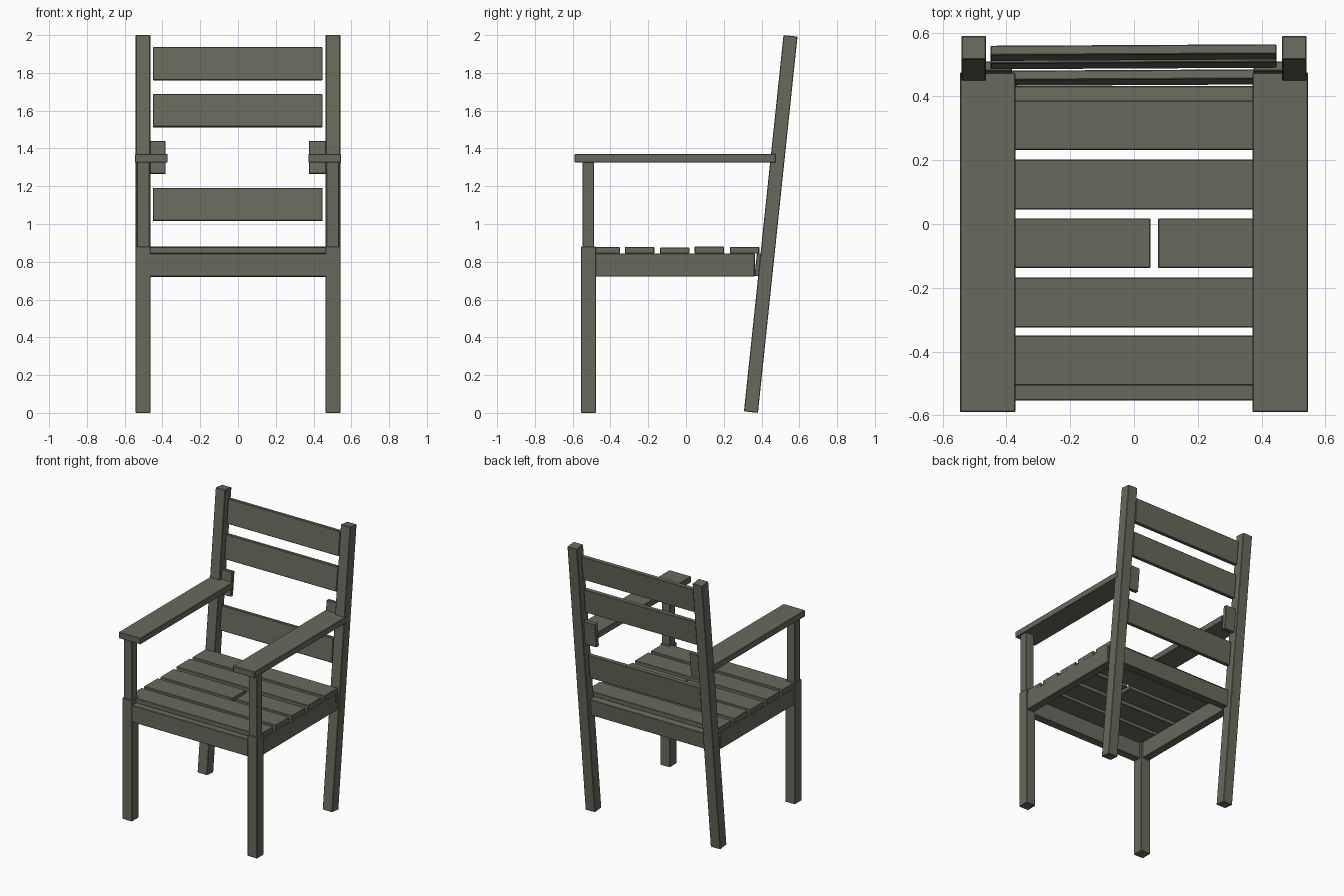
import bpy
import math
from mathutils import Vector

if "Cube" in bpy.data.objects:
    bpy.data.objects.remove(bpy.data.objects["Cube"])

LEAN = math.radians(6)

wood = bpy.data.materials.new("weathered grey wood")
wood.diffuse_color = (0.138, 0.144, 0.107, 1)
wood.use_nodes = True
wood.node_tree.nodes["Principled BSDF"].inputs["Base Color"].default_value = wood.diffuse_color


def board(name, size, loc, lean=0.0, yaw=0.0):
    """A plank of the given size, leaning back about x and turned about z."""
    bpy.ops.mesh.primitive_cube_add(size=1, location=loc, rotation=(-lean, 0, yaw))
    ob = bpy.context.object
    ob.name = name
    ob.scale = size
    bpy.ops.object.transform_apply(location=False, rotation=False, scale=True)
    ob.data.materials.append(wood)
    bev = ob.modifiers.new("worn edges", 'BEVEL')
    bev.width = 0.003
    bev.segments = 1
    return ob


def span(name, x, y, z):
    """An upright plank given by its extents on each axis."""
    lo, hi = Vector((x[0], y[0], z[0])), Vector((x[1], y[1], z[1]))
    return board(name, hi - lo, (lo + hi) / 2)


def back_y(z):
    """Centre line of the leaning back posts."""
    return 0.4485 + (z - 1.0) * math.tan(LEAN)


# legs, posts, arms and side rails, both sides
for side, s in (("left", -1), ("right", 1)):
    def sx(a, b):
        return sorted((s * a, s * b))
    board(f"{side}_back_post", (0.077, 0.0745, 2.003), (s * 0.503, 0.4485, 1.0), LEAN)
    span(f"{side}_front_leg", sx(0.464, 0.542), (-0.555, -0.476), (0, 0.88))
    span(f"{side}_arm_support", sx(0.469, 0.536), (-0.548, -0.487), (0.87, 1.33))
    span(f"{side}_armrest", sx(0.372, 0.546), (-0.59, 0.475), (1.325, 1.37))
    span(f"{side}_seat_rail", sx(0.477, 0.535), (-0.49, 0.364), (0.722, 0.845))

# front and back rails
span("front_rail", (-0.47, 0.47), (-0.553, -0.495), (0.722, 0.845))
board("back_rail", (1.06, 0.058, 0.12), (0, 0.398, 0.783), LEAN)

# seat slats, the middle one snapped in two
seat = [(-0.506, 0.878), (-0.324, 0.878), (-0.138, 0.875), (0.046, 0.88), (0.232, 0.878)]
for i, (y, top) in enumerate(seat):
    pieces = [(-0.53, 0.052), (0.075, 0.53)] if i == 2 else [(-0.53, 0.53)]
    for j, x in enumerate(pieces):
        span(f"seat_slat_{i + 1}_{j + 1}", x, (y, y + 0.156), (0.843, top))

# back slats, one missing its middle
for i, z in enumerate((1.848, 1.6, 1.352, 1.103)):
    if i == 2:
        pieces = [(-0.47, -0.383), (0.375, 0.47)]
    else:
        pieces = [(-0.45, 0.447)]
    for j, (a, b) in enumerate(pieces):
        board(f"back_slat_{i + 1}_{j + 1}", (b - a, 0.03, 0.175),
              ((a + b) / 2, back_y(z), z), LEAN, math.radians(0.3))
